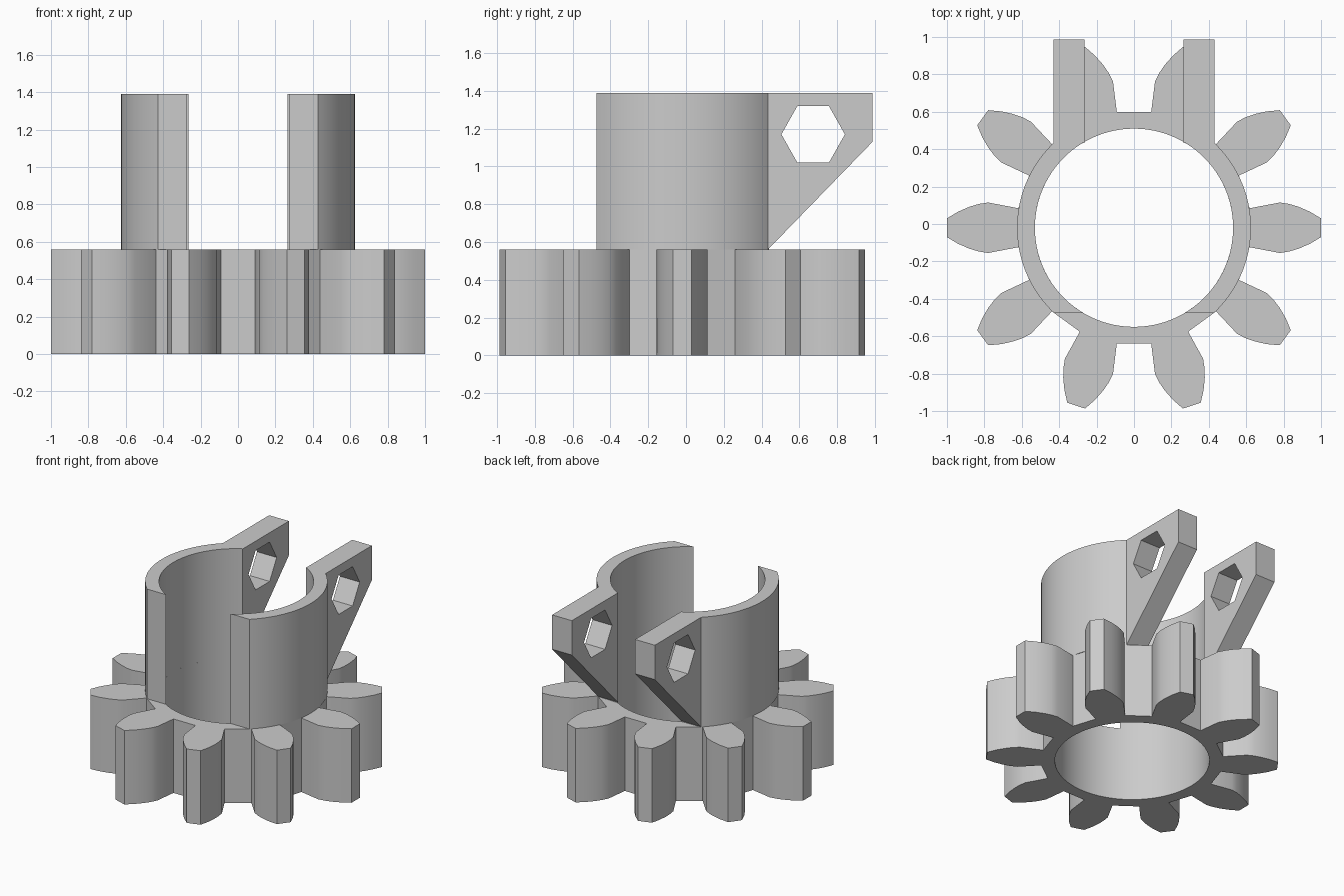
import bpy, bmesh
from math import sin, cos, pi, radians, asin, acos
from mathutils import Vector

cube = bpy.data.objects.get("Cube")
if cube:
    bpy.data.objects.remove(cube, do_unlink=True)

CY = -0.02                        # gear axis in y
BORE, COLLAR = 0.53, 0.625        # inner and outer radius
GEAR_TOP, TOP = 0.56, 1.39
FRONT_CUT, FIN_IN, FIN_OUT = -0.475, 0.265, 0.43

grey = bpy.data.materials.new("plain grey")
grey.use_nodes = True
GREY = (0.6, 0.6, 0.6, 1)
grey.diffuse_color = GREY
grey.node_tree.nodes["Principled BSDF"].inputs["Base Color"].default_value = GREY


def arc(radius, start, end, steps, closed=False):
    """Points on a circle around the gear axis."""
    count = steps if closed else steps + 1
    return [(radius * cos(start + (end - start) * i / steps),
             CY + radius * sin(start + (end - start) * i / steps))
            for i in range(count)]


def prism(name, loops, place, push):
    """Fill outline loops (holes allowed) and extrude them along push."""
    bm = bmesh.new()
    push = Vector(push)
    edges = []
    for loop in loops:
        verts = [bm.verts.new(place(a, b)) for a, b in loop]
        edges += [bm.edges.new((v, verts[i - 1])) for i, v in enumerate(verts)]
    bmesh.ops.triangle_fill(bm, use_beauty=True, use_dissolve=False,
                            edges=edges, normal=push.normalized())
    result = bmesh.ops.extrude_face_region(bm, geom=bm.faces[:], use_keep_orig=True)
    moved = [g for g in result["geom"] if isinstance(g, bmesh.types.BMVert)]
    bmesh.ops.translate(bm, verts=moved, vec=push)
    bmesh.ops.recalc_face_normals(bm, faces=bm.faces[:])
    mesh = bpy.data.meshes.new(name)
    bm.to_mesh(mesh)
    bm.free()
    mesh.materials.append(grey)
    obj = bpy.data.objects.new(name, mesh)
    bpy.context.collection.objects.link(obj)
    bpy.ops.object.select_all(action="DESELECT")
    obj.select_set(True)
    bpy.context.view_layer.objects.active = obj
    bpy.ops.object.shade_smooth_by_angle(angle=radians(20))
    return obj


# Gear: one tooth flank (radius, half width), mirrored and repeated ten times
flank = [(0.618, 0.104), (0.78, 0.135), (0.83, 0.127), (0.88, 0.112),
         (0.94, 0.086), (1.0, 0.05)]
tooth = [(r, -w) for r, w in flank] + [(r, w) for r, w in reversed(flank)]
outline = []
for k in range(10):
    c, s = cos(k * pi / 5), sin(k * pi / 5)
    outline += [(r * c - w * s, CY + r * s + w * c) for r, w in tooth]
prism("gear", [outline, arc(BORE, 0, 2 * pi, 96, True)],
      lambda x, y: (x, y, 0), (0, 0, GEAR_TOP))

# Split collar halves and clamp fins with a hexagonal bolt hole
hexagon = [(0.673 + 0.168 * cos(i * pi / 3), 1.17 + 0.172 * sin(i * pi / 3))
           for i in range(6)]
root = CY + COLLAR * sin(acos(FIN_OUT / COLLAR))
fin = [(root, GEAR_TOP), (0.987, 1.13), (0.987, TOP), (root, TOP)]
depth = FRONT_CUT - CY
for side, label in ((1, "left"), (-1, "right")):
    outer = arc(COLLAR, asin(depth / COLLAR), acos(FIN_OUT / COLLAR), 40)
    inner = arc(BORE, acos(FIN_IN / BORE), asin(depth / BORE), 40)
    prism(label + "_collar", [outer + [(FIN_IN, root)] + inner]
          if root > inner[0][1] else [outer + inner],
          lambda x, y: (side * x, y, GEAR_TOP), (0, 0, TOP - GEAR_TOP))
    prism(label + "_fin", [fin, hexagon],
          lambda y, z: (side * FIN_IN, y, z), (side * (FIN_OUT - FIN_IN), 0, 0))
